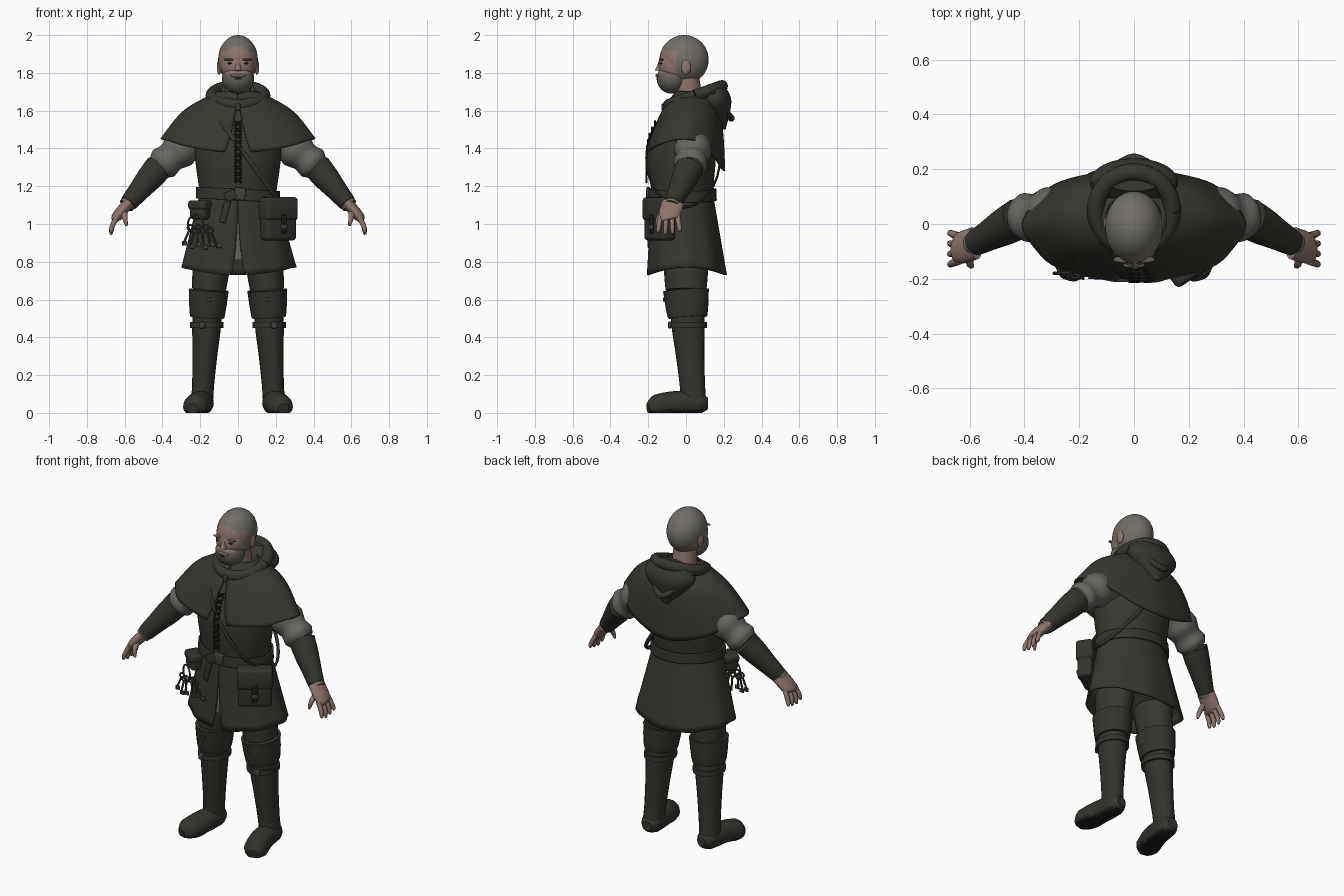
import bpy, bmesh
from math import sin, cos, pi, radians
from mathutils import Vector, Matrix

cube = bpy.data.objects.get("Cube")
if cube:
    bpy.data.objects.remove(cube, do_unlink=True)


def material(name, red, green, blue):
    mat = bpy.data.materials.new(name)
    mat.use_nodes = True
    mat.diffuse_color = (red, green, blue, 1)
    shader = mat.node_tree.nodes["Principled BSDF"]
    shader.inputs["Base Color"].default_value = mat.diffuse_color
    shader.inputs["Roughness"].default_value = .9
    return mat


CLOTH = material("olive cloth", .038, .039, .029)
LEATHER = material("dark leather", .034, .034, .027)
DARK = material("near black", .012, .012, .011)
SHIRT = material("grey linen", .13, .13, .12)
SKIN = material("skin", .27, .18, .15)
HAIR = material("grey hair", .17, .16, .14)
BEARD = material("grey beard", .13, .12, .1)
METAL = material("dull iron", .05, .05, .045)


def finish(name, bm, *mats, rule=None, mirror=False, thick=0):
    """Turn a bmesh into a smooth-shaded object; rule picks each face's material."""
    bmesh.ops.recalc_face_normals(bm, faces=bm.faces)
    if rule:
        for face in bm.faces:
            face.material_index = rule(face.calc_center_median())
    mesh = bpy.data.meshes.new(name)
    bm.to_mesh(mesh)
    bm.free()
    for mat in mats:
        mesh.materials.append(mat)
    ob = bpy.data.objects.new(name, mesh)
    bpy.context.collection.objects.link(ob)
    bpy.ops.object.select_all(action='DESELECT')
    ob.select_set(True)
    bpy.context.view_layer.objects.active = ob
    bpy.ops.object.shade_smooth_by_angle(angle=radians(40))
    if thick:
        solidify = ob.modifiers.new("thickness", 'SOLIDIFY')
        solidify.thickness, solidify.offset = thick, 0
    if mirror:
        ob.modifiers.new("mirror", 'MIRROR')


def refine(rows, steps):
    """Catmull-Rom interpolation of rows of numbers."""
    out = []
    last = len(rows) - 1
    for i in range(last):
        quads = list(zip(rows[max(i - 1, 0)], rows[i], rows[i + 1], rows[min(i + 2, last)]))
        for j in range(steps):
            t = j / steps
            out.append([b + t / 2 * (c - a + t * (2 * a - 5 * b + 4 * c - d + t * (3 * (b - c) + d - a)))
                        for a, b, c, d in quads])
    return out + [list(rows[last])]


def bridge(rings, closed=True, caps=True):
    bm = bmesh.new()
    verts = [[bm.verts.new(p) for p in ring] for ring in rings]
    count = len(verts[0])
    for low, high in zip(verts, verts[1:]):
        for i in range(count if closed else count - 1):
            j = (i + 1) % count
            bm.faces.new((low[i], low[j], high[j], high[i]))
    if caps:
        bm.faces.new(verts[0])
        bm.faces.new(verts[-1])
    return bm


def sample(values, t):
    spot = t * (len(values) - 1)
    i = min(int(spot), len(values) - 2)
    return values[i] + (values[i + 1] - values[i]) * (spot - i)


def tube(name, points, radii, *mats, wide=1, sides=20, steps=8, ref=Vector((0, 1, 0)), floor=False, **kw):
    """Tube along points; radii spread evenly over it, multiplied by wide towards ref."""
    path = [Vector(p) for p in refine(points, steps)]
    last = len(path) - 1
    rings = []
    for i, centre in enumerate(path):
        along = (path[min(i + 1, last)] - path[max(i - 1, 0)]).normalized()
        across = (ref - along * along.dot(ref)).normalized()
        side = across.cross(along)
        r = sample(radii, i / last)
        ring = [centre + side * r * cos(a) + across * r * wide * sin(a)
                for a in (2 * pi * j / sides for j in range(sides))]
        if floor:
            for p in ring:
                p.z = max(p.z, 0)
        rings.append(ring)
    finish(name, bridge(rings), *mats, **kw)


def hoop(name, centre, u, v, radius, mat, wide=1, sides=10):
    """Closed elliptical loop spanned by the half axes u and v."""
    u, v = Vector(u), Vector(v)
    points = [Vector(centre) + u * cos(a) + v * sin(a) for a in (pi * i / 16 for i in range(33))]
    tube(name, points, (radius, radius), mat, wide=wide, sides=sides, steps=1, ref=u.cross(v))


def body(name, levels, mat, gap=None, warp=None, caps=True, **kw):
    """Oval rings through levels of z, half width, front y, back y; gap opens the front."""
    rows = refine(levels, 8)
    sides = 64
    rings = []
    for i, (z, half, front, back) in enumerate(rows):
        t = i / (len(rows) - 1)
        slit = gap(t) if gap else 0
        ring = []
        for j in range(sides):
            a = slit - pi / 2 + 2 * (pi - slit) * j / (sides - 1 if gap else sides)
            p = Vector((half * cos(a), (front + back) / 2 + (back - front) / 2 * sin(a), z))
            ring.append(warp(p, a, t) if warp else p)
        rings.append(ring)
    finish(name, bridge(rings, not gap, caps and not gap), mat, **kw)


def grow(level, amount, lift=0):
    z, half, front, back = level
    return z + lift, half + amount, front - amount, back + amount


def ball(name, centre, radii, *mats, **kw):
    bm = bmesh.new()
    place = Matrix.Translation(centre) @ Matrix.Diagonal((*radii, 1))
    bmesh.ops.create_uvsphere(bm, u_segments=40, v_segments=28, radius=1, matrix=place)
    finish(name, bm, *mats, **kw)


def box(name, size, centre, mat, turn=0, tilt=0, soft=.005, **kw):
    bm = bmesh.new()
    bmesh.ops.create_cube(bm, size=1, matrix=Matrix.Diagonal((*size, 1)))
    bmesh.ops.bevel(bm, geom=bm.edges[:], offset=soft, segments=3, affect='EDGES', profile=.5)
    bm.transform(Matrix.Translation(centre) @ Matrix.Rotation(turn, 4, 'Z') @ Matrix.Rotation(tilt, 4, 'Y'))
    finish(name, bm, mat, **kw)


# Head: skull with hairline, face and bearded jaw
ball("skull", (0, -.01, 1.87), (.105, .13, .13), HAIR, SKIN,
     rule=lambda c: c.y < -.05 and c.z < 1.94 - abs(c.x) / 3)
ball("face", (0, -.06, 1.84), (.09, .085, .1), SKIN)
ball("jaw", (0, -.075, 1.77), (.085, .08, .08), BEARD, SKIN,
     rule=lambda c: c.z > 1.78 + abs(c.x) / 3)
ball("moustache", (0, -.15, 1.785), (.04, .012, .01), BEARD)
ball("mouth", (0, -.153, 1.767), (.02, .005, .003), DARK)
tube("nose", [(0, -.13, 1.88), (0, -.145, 1.81)], (.01, .012, .02), SKIN)
ball("ear", (.1, 0, 1.83), (.012, .025, .04), SKIN, mirror=True)
ball("eyebrow", (.045, -.13, 1.87), (.03, .012, .006), BEARD, mirror=True)
ball("eye", (.04, -.13, 1.85), (.015, .01, .005), DARK, mirror=True)
tube("neck", [(0, .03, 1.55), (0, 0, 1.8)], (.075, .065), SKIN)

# Tunic bodice, folded skirt with a front slit, and undershirt
SHOULDERS = (1.6, .2, -.1, .14)
CHEST = (1.4, .23, -.2, .16)
WAIST = (1.15, .2, -.18, .14)
HEM = (.75, .3, -.2, .21)


def folds(p, a, t):
    swell = 1 + t * cos(9 * a) / 50
    return Vector((p.x * swell, p.y * swell, p.z + t * cos(2 * a) / 50))


body("tunic_bodice", [SHOULDERS, CHEST, WAIST], CLOTH)
body("tunic_skirt", [WAIST, HEM], CLOTH, gap=lambda t: .12 * t * t, warp=folds, thick=.01)
body("undershirt", [grow(WAIST, -.02), grow(HEM, -.03, .06)], SHIRT)


# Shoulder mantle, collar and lowered hood
def drape(p, a, t):
    swell = 1 + t * cos(8 * a) / 60
    drop = .07 if sin(a) < 0 else .17
    return Vector((p.x * swell, p.y * swell, p.z - drop * (t * sin(a)) ** 2))


body("shoulder_mantle", [(1.7, .1, -.05, .11), (1.6, .28, -.13, .18), (1.45, .4, -.21, .2)], CLOTH,
     gap=lambda t: .01 + t * t / 6, warp=drape, thick=.01)
hoop("hood_collar", (0, .05, 1.68), (.14, 0, 0), (0, .14, .05), .032, CLOTH, sides=16)
body("hood_drape", [(1.74, .1, .12, .2), (1.65, .16, .07, .24), (1.5, .02, .16, .21)], CLOTH)
tube("hood_fold", [(-.15, .14, 1.7), (0, .24, 1.56), (.15, .14, 1.7)], (.01, .018, .01), CLOTH)

# Crossed lacing down the chest
for i in range(10):
    z = 1.22 + i / 30
    y = max(z - 1.35, 0) ** 2 * 1.6 - .21
    for s in (-.018, .018):
        tube("chest_lace", [(-s, y, z), (s, y, z + .025)], (.006, .006), DARK, sides=6, steps=1)
box("collar_clasp", (.025, .02, .035), (0, -.12, 1.62), METAL)

# Sleeves, bracers and hands
SHOULDER = Vector((.2, .05, 1.48))
ELBOW = Vector((.42, .02, 1.3))
WRIST = Vector((.58, -.07, 1.11))
KNUCKLES = Vector((.64, -.09, 1.04))
tube("sleeve", [SHOULDER, ELBOW], (.1, .1, .09, .1, .08, .09, .07), SHIRT, steps=18, mirror=True)
tube("bracer", [ELBOW, WRIST], (.075, .07, .055, .046), LEATHER, mirror=True)
tube("shirt_cuff", [ELBOW.lerp(WRIST, .9), WRIST.lerp(KNUCKLES, .2)], (.042, .042), SHIRT, mirror=True)
tube("palm", [WRIST, KNUCKLES, KNUCKLES + Vector((.01, 0, -.02))], (.03, .03, .025, .015), SKIN,
     wide=2, mirror=True)
for i in range(4):
    spread = Vector((0, (i - 1.5) * .03, 0))
    curl = abs(i - 1.3) / 90
    tube("finger", [KNUCKLES + spread, KNUCKLES + spread * 1.2 + Vector((.025, 0, -.05)),
                    KNUCKLES + spread * 1.3 + Vector((.033, 0, curl - .1))],
         (.015, .014, .013, .012, .006), SKIN, sides=10, mirror=True)
tube("thumb", [WRIST.lerp(KNUCKLES, .4), (.6, -.14, 1.04), (.59, -.155, .99)],
     (.02, .016, .013, .006), SKIN, sides=10, mirror=True)

# Trousers, tall boots with knee cuffs, straps and feet
HIP = Vector((.12, 0, .95))
BOOT_TOP = Vector((.155, 0, .65))
SHIN = Vector((.165, .01, .48))
ANKLE = Vector((.19, .04, .06))
body("trouser_seat", [grow(WAIST, -.03, -.1), grow(WAIST, -.03, -.3)], CLOTH)
tube("trouser_leg", [HIP, BOOT_TOP], (.105, .1, .09), CLOTH, wide=1.2, mirror=True)
tube("boot_shaft", [BOOT_TOP, SHIN, ANKLE], (.1, .085, .08, .078, .075, .065, .058, .058), LEATHER,
     wide=1.15, mirror=True)
tube("knee_cuff", [BOOT_TOP, BOOT_TOP.lerp(SHIN, .85)], (.106, .1, .09), LEATHER, wide=1.15, mirror=True)
tube("boot_strap", [SHIN, SHIN - Vector((0, 0, .03))], (.088, .088), LEATHER, wide=1.15, mirror=True)
box("strap_buckle", (.03, .02, .035), (.19, -.085, .465), METAL, mirror=True)
box("cuff_stud", (.02, .01, .02), (.155, -.117, .6), METAL, soft=.003, mirror=True)
tube("foot", [(.185, .115, .05), (.2, -.05, .05), (.24, -.2, .02)],
     (.03, .06, .064, .066, .068, .066, .03), LEATHER, DARK, ref=Vector((0, 0, 1)), floor=True,
     rule=lambda c: c.z < .015, mirror=True)

# Belt, buckle and hanging end
body("belt", [grow(WAIST, .016, .035), grow(WAIST, .018, -.025)], LEATHER, caps=False, thick=.01,
     warp=lambda p, a, t: p - Vector((0, 0, p.x / 20)))
box("belt_buckle", (.06, .02, .065), (.01, -.2, 1.16), METAL, tilt=.1)
box("belt_knot", (.06, .025, .05), (-.04, -.2, 1.15), LEATHER, tilt=-.4)
box("belt_end", (.035, .012, .15), (-.065, -.2, 1.08), LEATHER, tilt=.25)

# Shoulder strap and satchel on the left hip
TURN = .6


def on_bag(out, z):
    return Vector((.213 + out * sin(TURN), -.14 - out * cos(TURN), z))


hoop("satchel_strap", (.05, -.015, 1.35), (.19, 0, -.26), (0, -.195, 0), .006, LEATHER, wide=2)
box("satchel", (.19, .085, .215), on_bag(0, 1.02), LEATHER, TURN, soft=.02)
box("satchel_flap", (.2, .1, .125), on_bag(0, 1.08), LEATHER, TURN, soft=.02)
box("satchel_tab", (.03, .012, .1), on_bag(.053, 1), DARK, TURN)
box("satchel_buckle", (.04, .012, .025), on_bag(.058, .985), METAL, TURN)

# Belt pouch, key ring and keys on the right hip
box("belt_pouch", (.1, .075, .1), (-.2, -.135, 1.075), LEATHER, -TURN, soft=.02)
box("pouch_flap", (.11, .085, .05), (-.2, -.135, 1.1), LEATHER, -TURN, soft=.015)
hoop("key_ring", (-.225, -.175, 1), (.04, -.025, 0), (0, 0, .048), .005, METAL)
for i in range(6):
    lean = (i - 2.5) / 6
    top = Vector((lean / 8 - .2, -.18 - i % 3 / 120, .98 - i % 2 / 80))
    tip = top + Vector((sin(lean), 0, -cos(lean))) / 10
    hoop("key_bow", top, (.015, 0, 0), (0, 0, .015), .005, METAL, sides=6)
    tube("key_shank", [top.lerp(tip, .1), tip], (.006, .006), METAL, sides=8, steps=1)
    box("key_bit", (.026, .008, .024), tip + Vector((.01, 0, .01)), METAL, soft=.002)
